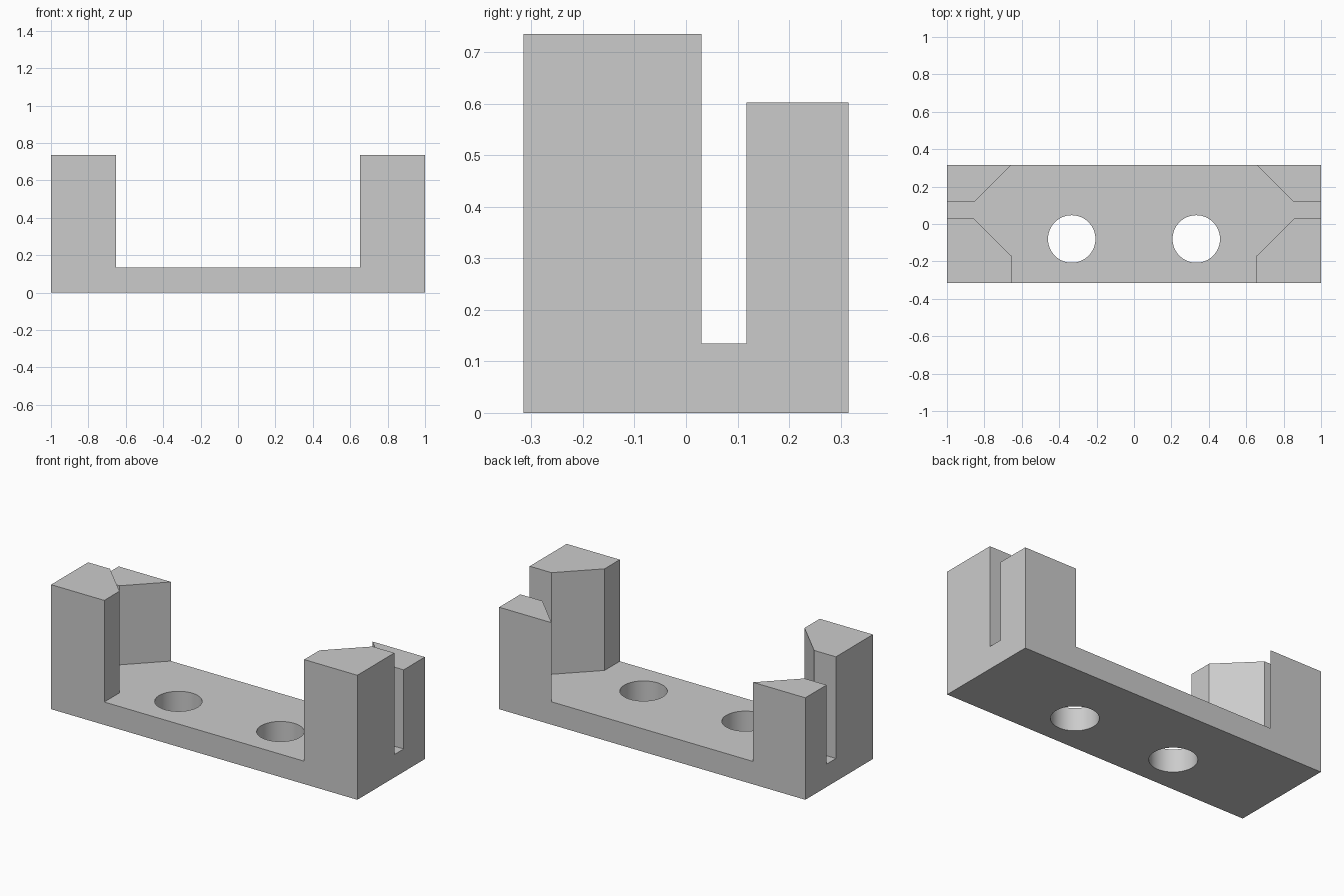
import bpy, bmesh
from mathutils import Vector

cube = bpy.data.objects.get("Cube")
if cube:
    bpy.data.objects.remove(cube, do_unlink=True)

FLOOR, HALF_Y = 0.135, 0.315

grey = bpy.data.materials.new("plain grey")
grey.use_nodes = True
colour = (0.6, 0.6, 0.6, 1)
grey.diffuse_color = colour
grey.node_tree.nodes["Principled BSDF"].inputs["Base Color"].default_value = colour


def prism(name, outline, z0, z1):
    """Extrude a flat outline upward from z0 to z1."""
    bm = bmesh.new()
    face = bm.faces.new([bm.verts.new((x, y, z0)) for x, y in outline])
    top = bmesh.ops.extrude_face_region(bm, geom=[face])["geom"]
    verts = [v for v in top if isinstance(v, bmesh.types.BMVert)]
    bmesh.ops.translate(bm, verts=verts, vec=Vector((0, 0, z1 - z0)))
    bmesh.ops.recalc_face_normals(bm, faces=bm.faces)
    mesh = bpy.data.meshes.new(name)
    bm.to_mesh(mesh)
    bm.free()
    mesh.materials.append(grey)
    obj = bpy.data.objects.new(name, mesh)
    bpy.context.collection.objects.link(obj)
    return obj


def combine(target, tool, operation):
    """Apply a boolean and discard the tool object."""
    mod = target.modifiers.new(operation.lower(), "BOOLEAN")
    mod.operation, mod.solver, mod.object = operation, "EXACT", tool
    graph = bpy.context.evaluated_depsgraph_get()
    mesh = bpy.data.meshes.new_from_object(target.evaluated_get(graph))
    target.modifiers.clear()
    target.data = mesh
    bpy.data.objects.remove(tool, do_unlink=True)


# Base plate
bracket = prism("bracket", [(-1, -HALF_Y), (1, -HALF_Y), (1, HALF_Y), (-1, HALF_Y)], 0, FLOOR)

# Corner posts: tall chamfered pair in front, shorter wedge pair behind
front = [(1, -HALF_Y), (0.653, -HALF_Y), (0.653, -0.173), (0.858, 0.03), (1, 0.03)]
back = [(1, 0.117), (0.856, 0.117), (0.658, HALF_Y), (1, HALF_Y)]
for side in (-1, 1):
    for name, outline, height in (("front_post", front, 0.735), ("back_post", back, 0.602)):
        post = prism(name, [(side * x, y) for x, y in outline], FLOOR / 2, height)
        combine(bracket, post, "UNION")

# Two round holes through the plate
for side in (-1, 1):
    bpy.ops.mesh.primitive_cylinder_add(vertices=64, radius=0.127, depth=1,
                                        location=(side * 0.333, -0.08, 0))
    cutter = bpy.context.object
    cutter.name = "hole_cutter"
    cutter.hide_render = True
    cutter.data.materials.append(grey)
    combine(bracket, cutter, "DIFFERENCE")

# Smooth hole walls, crisp edges elsewhere
bpy.ops.object.select_all(action="DESELECT")
bracket.select_set(True)
bpy.context.view_layer.objects.active = bracket
bpy.ops.object.shade_smooth_by_angle()
